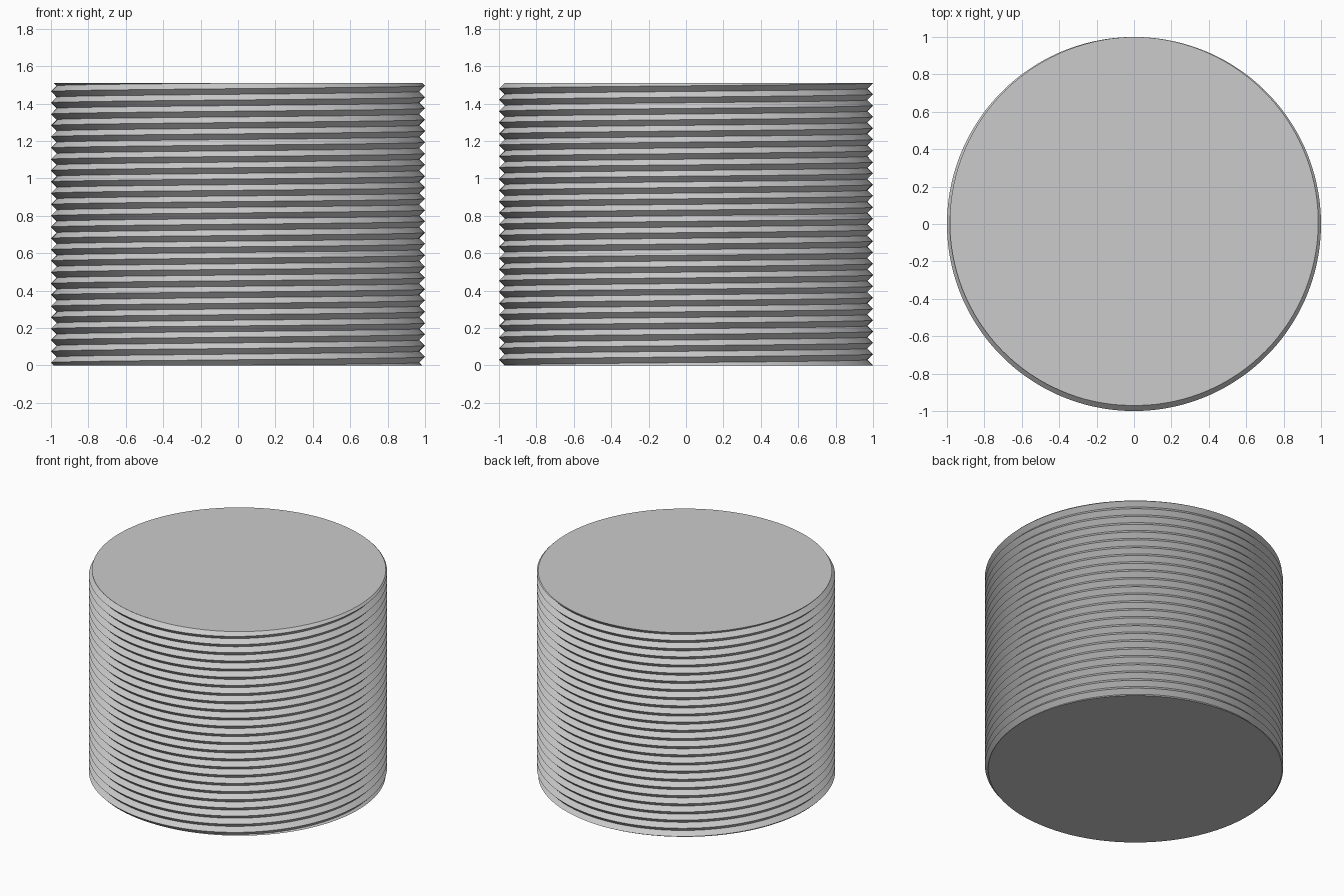
import bpy, bmesh, math

cube = bpy.data.objects.get("Cube")
if cube:
    bpy.data.objects.remove(cube, do_unlink=True)

HEIGHT = 1.51
TURNS = 25
PITCH = HEIGHT / TURNS
CREST, ROOT = 1.0, 0.97
STEPS = 128

# Plain grey material
grey = bpy.data.materials.new("light_grey")
grey.use_nodes = True
colour = (0.6, 0.6, 0.6, 1)
grey.diffuse_color = colour
grey.node_tree.nodes["Principled BSDF"].inputs["Base Color"].default_value = colour

bm = bmesh.new()


def helix(radius, lift):
    """Points of a right-handed helix that overshoots both ends."""
    points = []
    for i in range(-2 * STEPS, (TURNS + 2) * STEPS + 1):
        turn = (i + 0.5) / STEPS
        a = math.pi / 2 + math.tau * turn
        points.append(bm.verts.new((radius * math.cos(a), radius * math.sin(a),
                                    PITCH * (turn + lift))))
    return points


# V-shaped thread flanks between the crest and root helices
crest = helix(CREST, 0)
root = helix(ROOT, 0.5)
for i in range(len(crest) - 1):
    bm.faces.new((crest[i], crest[i + 1], root[i + 1], root[i]))
    if i + 1 + STEPS < len(crest):
        bm.faces.new((root[i], root[i + 1], crest[i + 1 + STEPS], crest[i + STEPS]))

# Trim the thread flat at each end and close it with a cap
for z, direction in ((0, -1), (HEIGHT, 1)):
    cut = bmesh.ops.bisect_plane(bm, geom=bm.verts[:] + bm.edges[:] + bm.faces[:],
                                 dist=1e-6, plane_co=(0, 0, z),
                                 plane_no=(0, 0, direction), clear_outer=True)
    rim = [e for e in cut["geom_cut"] if isinstance(e, bmesh.types.BMEdge)]
    bmesh.ops.edgeloop_fill(bm, edges=rim)
bmesh.ops.recalc_face_normals(bm, faces=bm.faces[:])

mesh = bpy.data.meshes.new("threaded_cylinder")
bm.to_mesh(mesh)
bm.free()
mesh.materials.append(grey)
rod = bpy.data.objects.new("threaded_cylinder", mesh)
bpy.context.collection.objects.link(rod)

# Smooth around the thread, sharp at crests, roots and caps
bpy.ops.object.select_all(action="DESELECT")
rod.select_set(True)
bpy.context.view_layer.objects.active = rod
bpy.ops.object.shade_smooth_by_angle(angle=math.radians(30))
